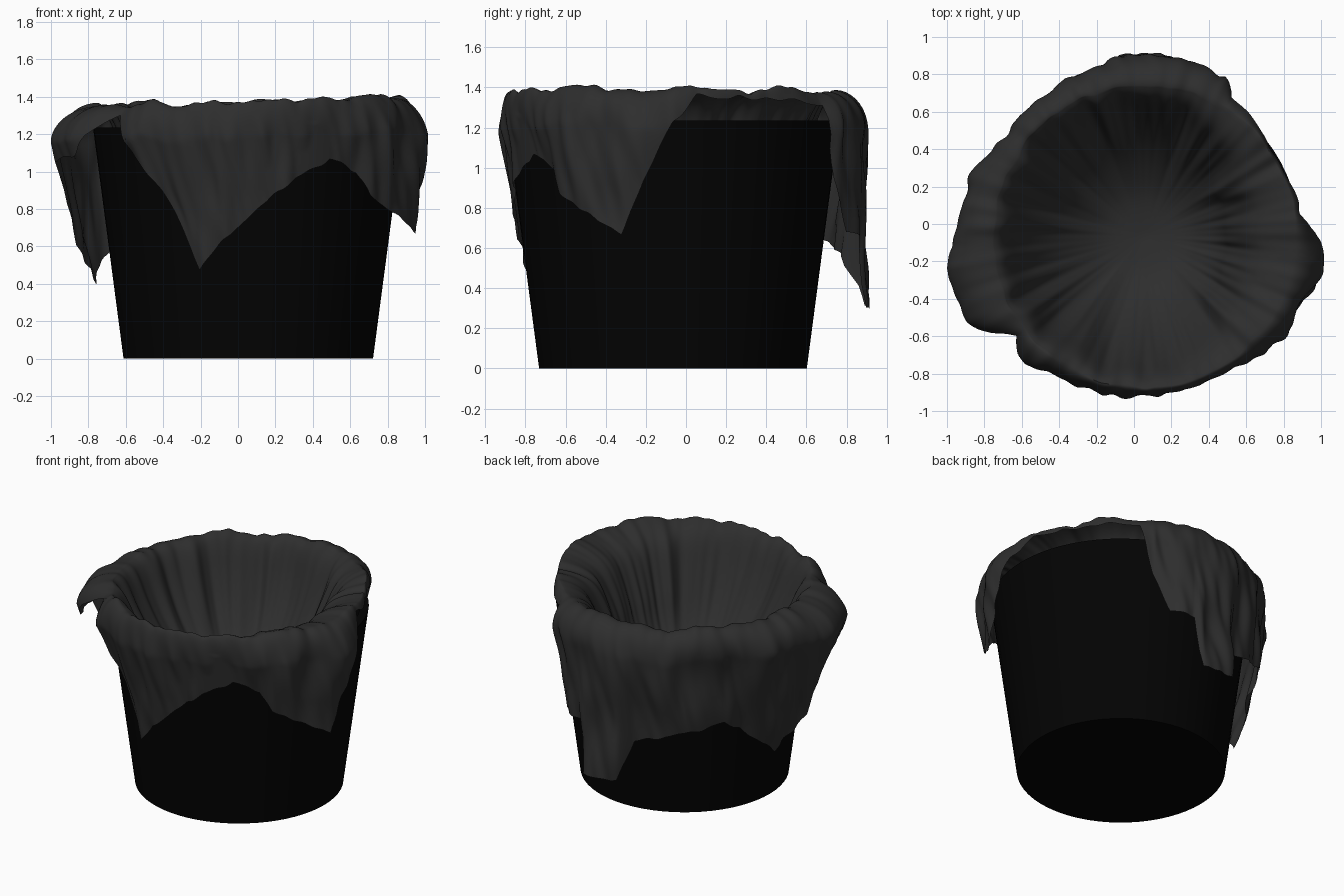
import bpy, bmesh, math
from mathutils import Vector, noise

if "Cube" in bpy.data.objects:
    bpy.data.objects.remove(bpy.data.objects["Cube"])

CX, CY = 0.055, -0.065          # axis of the bin
BIN_H = 1.235


def wall(z):
    return 0.667 + 0.163 * z / BIN_H


def material(name, v):
    m = bpy.data.materials.new(name)
    m.diffuse_color = (v, v, v, 1)
    m.use_nodes = True
    m.node_tree.nodes["Principled BSDF"].inputs["Base Color"].default_value = m.diffuse_color
    return m


def ring_mesh(name, rings, mat, angle):
    """Skin a list of closed rings; a ring with one point is a pole."""
    bm = bmesh.new()
    vs = [[bm.verts.new(p) for p in r] for r in rings]
    for a, b in zip(vs, vs[1:]):
        n = max(len(a), len(b))
        for i in range(n):
            j = (i + 1) % n
            if len(a) == 1:
                bm.faces.new((a[0], b[i], b[j]))
            elif len(b) == 1:
                bm.faces.new((a[i], a[j], b[0]))
            else:
                bm.faces.new((a[i], a[j], b[j], b[i]))
    bmesh.ops.recalc_face_normals(bm, faces=bm.faces)
    me = bpy.data.meshes.new(name)
    bm.to_mesh(me)
    bm.free()
    me.materials.append(mat)
    ob = bpy.data.objects.new(name, me)
    bpy.context.collection.objects.link(ob)
    bpy.ops.object.select_all(action='DESELECT')
    ob.select_set(True)
    bpy.context.view_layer.objects.active = ob
    bpy.ops.object.shade_smooth_by_angle(angle=math.radians(angle))
    return ob


def polar(a, r, z):
    return (CX + r * math.cos(a), CY + r * math.sin(a), z)


# Bin: tapered open shell with a thick wall
profile = [(0, 0), (wall(0), 0), (wall(BIN_H), BIN_H), (0.775, BIN_H),
           (0.62, 0.05), (0, 0.05)]
rings = [[polar(0, 0, z)] if r == 0 else
         [polar(math.tau * i / 64, r, z) for i in range(64)] for r, z in profile]
ring_mesh("bin", rings, material("bin_black", 0.001), 30)

# Liner hem: angle, hem height, outer radius near the rim, radius at the hem
HEM = [(-150, 1.20, 1.00, 1.00), (-142, 1.30, 0.90, 0.90), (-135, 1.12, 0.91, 0.88),
       (-120, 0.78, 0.89, 0.78), (-110, 0.48, 0.86, 0.75), (-100, 0.63, 0.86, 0.77),
       (-94, 0.70, 0.86, 0.78), (-80, 0.88, 0.86, 0.80), (-58, 1.07, 0.86, 0.83),
       (-46, 1.00, 0.88, 0.84), (-41, 0.87, 0.90, 0.86), (-16, 0.68, 0.94, 0.94),
       (-9, 0.93, 0.95, 0.94), (0, 1.23, 0.91, 0.91), (8, 1.36, 0.86, 0.86),
       (35, 1.34, 0.83, 0.83), (58, 1.32, 0.90, 0.90), (63, 0.95, 0.96, 0.92),
       (70, 0.68, 0.97, 0.92), (80, 0.66, 0.97, 0.93), (83, 0.30, 0.97, 0.98),
       (98, 0.31, 0.96, 0.95), (103, 0.57, 0.94, 0.88), (142, 0.72, 0.93, 0.85),
       (169, 0.40, 1.00, 0.83), (183, 0.60, 1.01, 0.93), (189, 1.05, 1.06, 1.04),
       (206, 1.09, 1.03, 1.01), (210, 1.20, 1.00, 1.00)]
# Inside of the liner hangs as a bowl: radius, height
BOWL = [(0, 0.60), (0.2, 0.63), (0.35, 0.71), (0.48, 0.83), (0.59, 0.98),
        (0.67, 1.13), (0.73, 1.27), (0.77, 1.34), (0.81, 1.375)]


def hem_at(deg):
    for p, q in zip(HEM, HEM[1:]):
        if p[0] <= deg <= q[0]:
            t = (deg - p[0]) / (q[0] - p[0])
            return [u + (v - u) * t for u, v in zip(p[1:], q[1:])]


def bowl_at(t):
    """Smooth point on the inside profile, t from 0 to 1."""
    x = t * (len(BOWL) - 1)
    i = min(int(x), len(BOWL) - 2)
    pts = [Vector(BOWL[max(0, min(len(BOWL) - 1, i + k))]) for k in (-1, 0, 1, 2)]
    f, (a, b, c, d) = x - i, pts
    return 0.5 * (2 * b + (c - a) * f + (2 * a - 5 * b + 4 * c - d) * f * f
                  + (3 * b - a - 3 * c + d) * f ** 3)


def rip(a, f, h):
    return noise.noise(Vector((math.cos(a) * f, math.sin(a) * f, h)))


N, INNER, OUTER = 360, 32, 34
cloth = [[polar(0, 0, BOWL[0][1])]]
cols = []
for k in range(N):
    deg = -150 + k * 360 / N
    a = math.radians(deg)
    hem, R, Rb = hem_at(deg)
    top = 0.04 * rip(a, 4, 7) + 0.02 * rip(a, 11, 2) + 0.025 * math.cos(a)
    # the right side bunches inwards into a wide lip
    bunch = 0.18 * max(0, math.cos(a - 0.05)) ** 1.5
    col = []
    for i in range(1, INNER + 1):
        t = i / INNER
        r, z = bowl_at(t)
        fold = 0.05 * rip(a, 5, z * 0.8) + 0.02 * rip(a, 12, z)
        w = min(1, r / 0.6)
        r += fold * w ** 2 * (1 - 0.7 * t ** 6)
        r -= bunch * w * math.sin(math.pi * t ** 1.6)
        z += top * t ** 3 + 0.03 * rip(a, 2 * r, 3) * (1 - t) * w
        if z < BIN_H + 0.03:
            r = min(r, wall(z) - 0.07)
        col.append((a, r, z))
    r0, z0 = col[-1][1:]
    hem = min(z0 - 0.02, hem + 0.025 * rip(a, 9, 5))
    for i in range(1, OUTER + 1):
        s = i / OUTER
        z = z0 - (z0 - hem) * s ** 1.6
        t = min(1, (z0 - z) / 0.19)
        drop = max(0, z0 - 0.19 - z) / max(0.05, z0 - 0.19 - hem)
        rr = R + (Rb - R) * min(1, drop)
        r = r0 + (rr - r0) * math.sqrt(1 - (1 - t) ** 2)
        r += t * (0.045 * rip(a, 5, z * 2.2) + 0.025 * rip(a + 0.25 * z, 12, z * 2.5))
        if z < BIN_H + 0.03:
            r = max(r, wall(z) + 0.012)
        col.append((a, r, z))
    cols.append(col)
for i in range(INNER + OUTER):
    cloth.append([polar(*c[i]) for c in cols])
ring_mesh("liner_bag", cloth, material("liner_grey", 0.027), 60)
